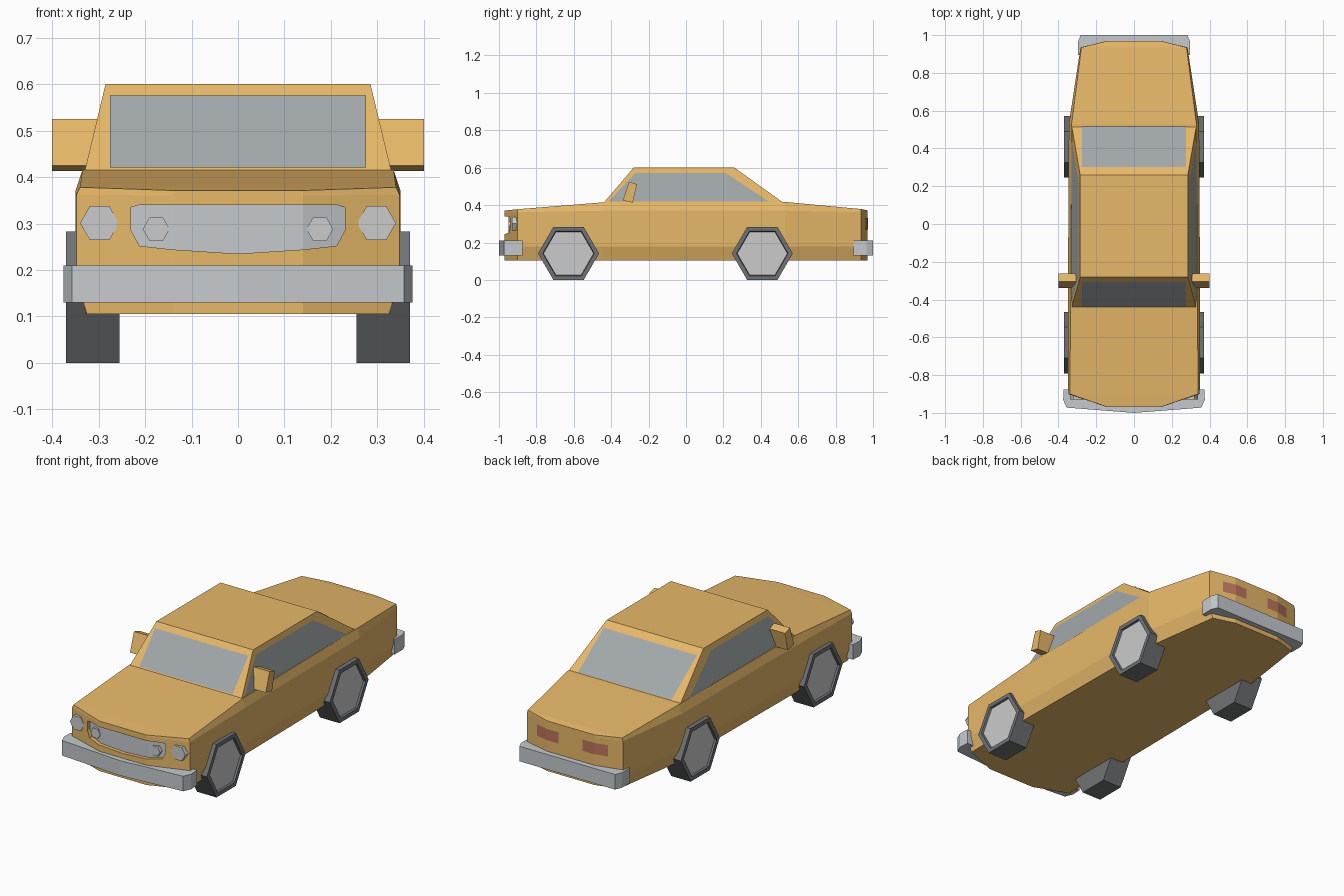
import bpy, bmesh
from math import cos, sin, pi

if "Cube" in bpy.data.objects:
    bpy.data.objects.remove(bpy.data.objects["Cube"])


def material(name, rgb):
    m = bpy.data.materials.new(name)
    m.diffuse_color = (*rgb, 1)
    m.use_nodes = True
    m.node_tree.nodes["Principled BSDF"].inputs["Base Color"].default_value = m.diffuse_color
    return m


PAINT = material("paint", (0.80, 0.48, 0.14))
GLASS = material("glass", (0.36, 0.39, 0.40))
RUBBER = material("rubber", (0.16, 0.17, 0.175))
RED = material("tail_red", (0.50, 0.18, 0.11))
CHROME = material("chrome", (0.56, 0.59, 0.61))


def add(name, verts, faces, mat=None):
    bm = bmesh.new()
    vs = [bm.verts.new(v) for v in verts]
    for f in faces:
        bm.faces.new([vs[i] for i in f])
    if len(faces) > 3:
        bmesh.ops.recalc_face_normals(bm, faces=bm.faces)
    me = bpy.data.meshes.new(name)
    bm.to_mesh(me)
    bm.free()
    ob = bpy.data.objects.new(name, me)
    bpy.context.collection.objects.link(ob)
    if mat:
        me.materials.append(mat)
    return ob


def loft(name, rings, mat=None):
    """Skin a list of equal rings and cap both ends."""
    n = len(rings[0])
    faces = [tuple(range(n)), tuple(range(n * (len(rings) - 1), n * len(rings)))]
    for r in range(len(rings) - 1):
        for i in range(n):
            j = (i + 1) % n
            faces.append((r*n + i, r*n + j, (r+1)*n + j, (r+1)*n + i))
    return add(name, [v for ring in rings for v in ring], faces, mat)


def mirrored(half):
    return half + [(-x, *rest) for x, *rest in reversed(half)]


def hexagon(r):
    return [(r * cos(i * pi / 3), r * sin(i * pi / 3)) for i in range(6)]


# lower body: y, sill half width, side half width, top half width, shoulder z, top z
stations = [
    (-0.97, 0.14, 0.14, 0.138, 0.360, 0.371),
    (-0.90, 0.325, 0.348, 0.34, 0.362, 0.378),
    (-0.44, 0.33, 0.35, 0.335, 0.37, 0.415),
    (0.53, 0.32, 0.345, 0.33, 0.37, 0.417),
    (0.935, 0.262, 0.283, 0.278, 0.362, 0.379),
    (0.97, 0.14, 0.14, 0.138, 0.360, 0.372),
]
rings = []
for y, sill, side, top, zs, zt in stations:
    half = [(sill, y, 0.105), (side, y, 0.18), (side, y, zs), (top, y, zt)]
    rings.append(mirrored(half))
body = loft("body", rings, PAINT)

# cabin
ends = [(0.33, -0.44, 0.52, 0.413), (0.285, -0.28, 0.26, 0.60)]
loft("cabin", [[(w, f, z), (w, b, z), (-w, b, z), (-w, f, z)]
               for w, f, b, z in ends], PAINT)


# windows lie just proud of the sloping cabin faces
def slope(a, b, z):
    return a + (b - a) * (z - 0.413) / 0.187


E = 0.003
Z0, Z1 = 0.418, 0.573
zs = [Z0, Z0, Z1, Z1]
xs = [-0.275, 0.275, 0.275, -0.275]
add("windshield", [(x, slope(-0.44, -0.28, z) - E, z + E) for x, z in zip(xs, zs)],
    [(0, 1, 2, 3)], GLASS)
add("rear_window", [(-x, slope(0.52, 0.26, z) + E, z + E) for x, z in zip(xs, zs)],
    [(0, 1, 2, 3)], GLASS)
ys = [-0.415, 0.445, 0.21, -0.27]
for s, side in ((1, "right"), (-1, "left")):
    add(f"side_window_{side}",
        [(s * (slope(0.33, 0.285, z) + E), y, z) for y, z in zip(ys, zs)],
        [(0, 1, 2, 3)[::s]], GLASS)


# grille recess follows the faceted nose
def nose(x):
    return -0.97 + max(0, abs(x) - 0.14) * 0.07 / 0.207


columns = [(-0.23, 0.285, 0.335), (-0.212, 0.252, 0.34), (-0.14, 0.244, 0.34),
           (0, 0.235, 0.34), (0.14, 0.244, 0.34), (0.212, 0.252, 0.34),
           (0.23, 0.285, 0.335)]
DEPTH = 0.022
cutter = loft("grille_cutter", [
    [(x, -1.0, lo), (x, nose(x) + DEPTH, lo), (x, nose(x) + DEPTH, hi), (x, -1.0, hi)]
    for x, lo, hi in columns])
cutter.hide_render = True
cutter.hide_viewport = True
cut = body.modifiers.new("grille_recess", 'BOOLEAN')
cut.operation, cut.object, cut.solver = 'DIFFERENCE', cutter, 'EXACT'


def strip(name, cols, mat):
    n = len(cols)
    add(name, [c[0] for c in cols] + [c[1] for c in cols],
        [(i, i + 1, n + i + 1, n + i) for i in range(n - 1)], mat)


strip("grille", [[(x, nose(x) + DEPTH - 0.002, z) for z in (lo, hi)]
                 for x, lo, hi in columns], CHROME)


# bumpers: half outlines in plan
def bumper(name, half):
    plan = mirrored(half)
    loft(name, [[(x, y, z) for x, y in plan] for z in (0.13, 0.21)], CHROME)


bumper("front_bumper", [(0.0001, -1.0), (0.357, -0.972), (0.375, -0.93), (0.372, -0.875)])
bumper("rear_bumper", [(0.282, 1.0), (0.297, 0.965), (0.297, 0.895)])

# paired parts
for s, side in ((1, "right"), (-1, "left")):
    # lamps
    for name, x, z, r, y0, y1 in (("headlight", 0.298, 0.301, 0.042, -0.93, -0.88),
                                  ("inner_lamp", 0.176, 0.288, 0.029, -0.95, -0.92)):
        loft(f"{name}_{side}", [[(s * x + a, y, z + b) for a, b in hexagon(r)]
                                for y in (y0, y1)])
    # tail lights fold around the tail crease
    tail = [(0.07, 0.973), (0.14, 0.973), (0.21, 0.956)]
    strip(f"tail_light_{side}", [[(s * x, y, z) for z in ((0.27, 0.33)[::-s])]
                                 for x, y in tail], RED)
    # door mirror
    loft(f"door_mirror_{side}", [
        [(s * x, y, z) for y, z in ((-0.338, 0.425), (-0.285, 0.413),
                                    (-0.262, 0.512), (-0.305, 0.525))]
        for x in (0.30, 0.40)], PAINT)
    # wheels with a recessed hub face
    for end, yc in (("front", -0.628), ("rear", 0.408)):
        profile = [(0.255, 0.163), (0.37, 0.163), (0.37, 0.138), (0.358, 0.134)]
        loft(f"{end}_tyre_{side}", [[(s * x, yc + a, 0.1415 + b) for a, b in hexagon(r)]
                                    for x, r in profile], RUBBER)
        loft(f"{end}_hub_{side}", [[(s * x, yc + a, 0.1415 + b) for a, b in hexagon(0.133)]
                                   for x in (0.35, 0.361)])
